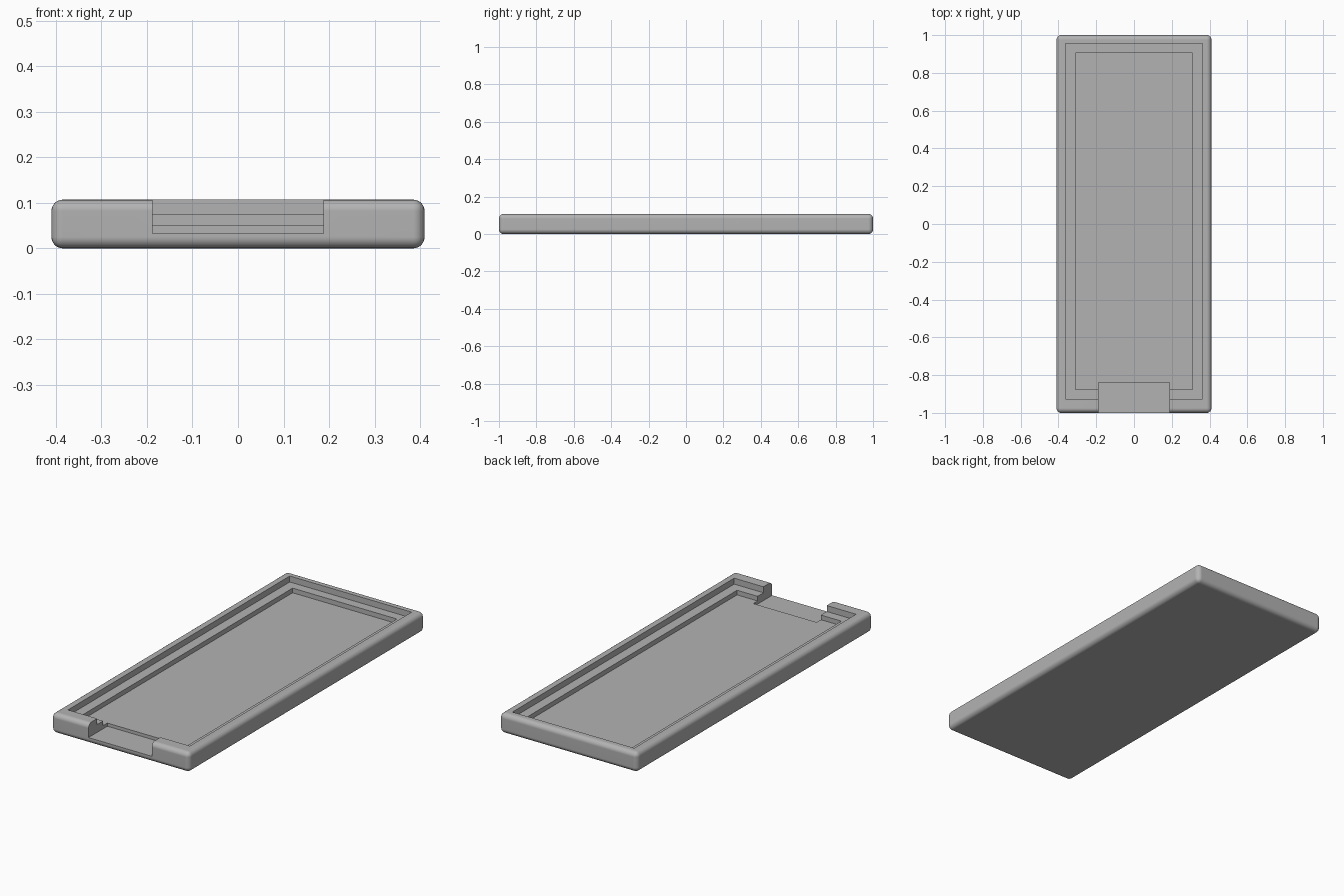
import bpy
import bmesh
from math import radians

cube = bpy.data.objects.get("Cube")
if cube:
    bpy.data.objects.remove(cube, do_unlink=True)

WIDTH, LENGTH, HEIGHT = 0.82, 2.0, 0.107
EDGE_RADIUS = 0.025

grey = bpy.data.materials.new("plain grey")
grey.use_nodes = True
colour = (0.45, 0.45, 0.45, 1)
grey.diffuse_color = colour
grey.node_tree.nodes["Principled BSDF"].inputs["Base Color"].default_value = colour


def box(name, low, high, radius=0):
    """Box between two corners, with optional rounded edges."""
    bm = bmesh.new()
    bmesh.ops.create_cube(bm, size=1)
    for v in bm.verts:
        v.co = [(a + b) / 2 + c * (b - a) for a, b, c in zip(low, high, v.co)]
    if radius:
        bmesh.ops.bevel(bm, geom=bm.edges[:], offset=radius, segments=6,
                        profile=0.5, affect='EDGES')
    mesh = bpy.data.meshes.new(name)
    bm.to_mesh(mesh)
    bm.free()
    mesh.materials.append(grey)
    obj = bpy.data.objects.new(name, mesh)
    bpy.context.collection.objects.link(obj)
    return obj


# Rounded outer body
tray = box("tray", (-WIDTH / 2, -LENGTH / 2, 0),
           (WIDTH / 2, LENGTH / 2, HEIGHT), EDGE_RADIUS)

# Stepped recess and the opening through the front wall
cutters = [
    box("upper_recess_cutter", (-0.362, -0.926, 0.075), (0.362, 0.956, 0.2)),
    box("lower_recess_cutter", (-0.31, -0.876, 0.05), (0.31, 0.906, 0.2)),
    box("front_notch_cutter", (-0.188, -1.1, 0.033), (0.188, -0.84, 0.2)),
]

bpy.ops.object.select_all(action='DESELECT')
tray.select_set(True)
bpy.context.view_layer.objects.active = tray
for cutter in cutters:
    cut = tray.modifiers.new(cutter.name, 'BOOLEAN')
    cut.operation = 'DIFFERENCE'
    cut.solver = 'EXACT'
    cut.object = cutter
    bpy.ops.object.modifier_apply(modifier=cut.name)
for cutter in cutters:
    bpy.data.objects.remove(cutter, do_unlink=True)

# Smooth rounded edges, crisp recess edges
bpy.ops.object.shade_smooth_by_angle(angle=radians(30))
normals = tray.modifiers.new("flat_face_normals", 'WEIGHTED_NORMAL')
normals.keep_sharp = True
